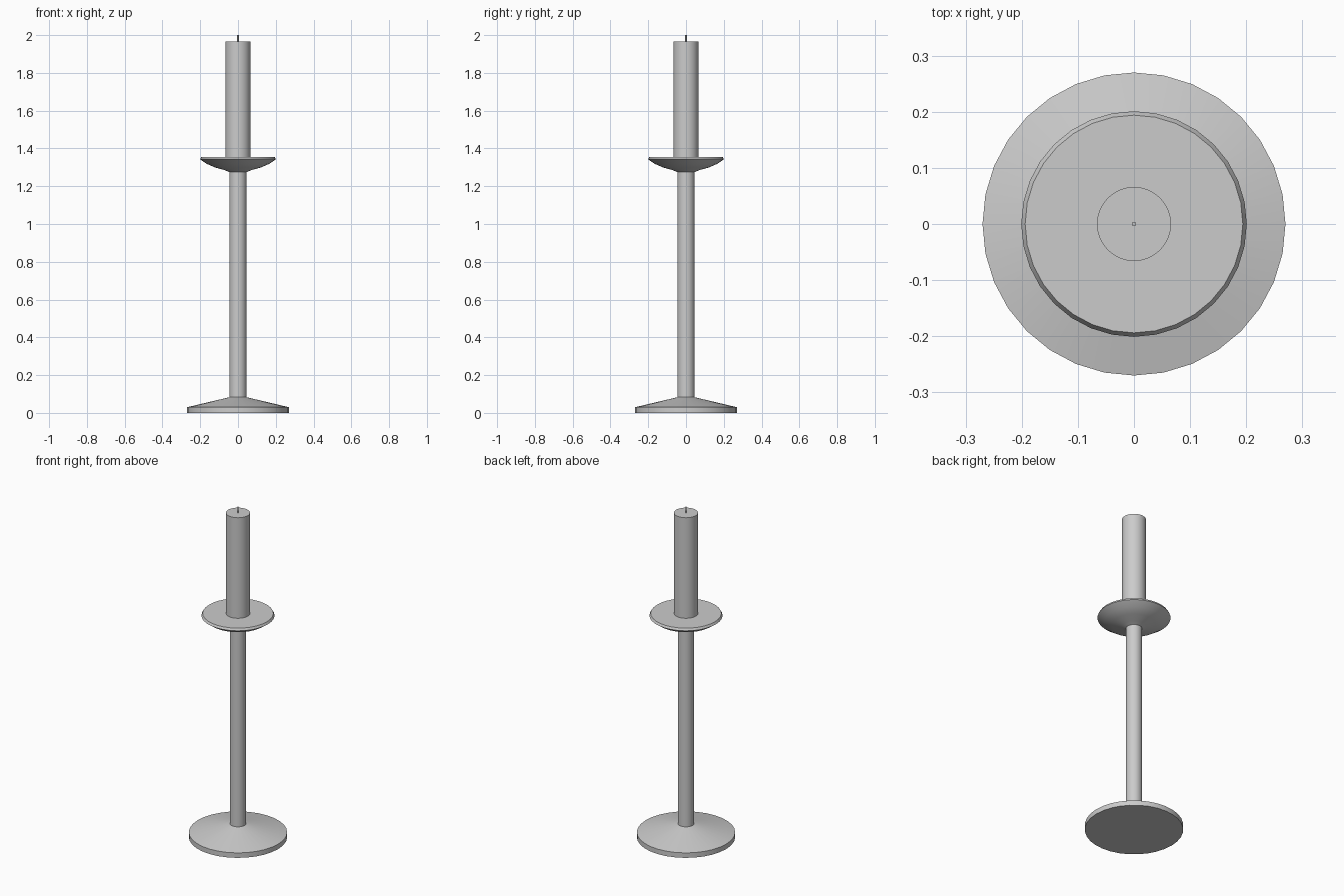
import bpy, bmesh, math

if "Cube" in bpy.data.objects:
    bpy.data.objects.remove(bpy.data.objects["Cube"])

def lathe(name, profile, sides=32):
    """Revolve (radius, z) points about z and cap both ends."""
    bm = bmesh.new()
    rings = [[bm.verts.new((r * math.cos(2 * math.pi * i / sides),
                            r * math.sin(2 * math.pi * i / sides), z))
              for i in range(sides)] for r, z in profile]
    for a, b in zip(rings, rings[1:]):
        for i in range(sides):
            j = (i + 1) % sides
            bm.faces.new((a[i], a[j], b[j], b[i]))
    bm.faces.new(rings[0][::-1])
    bm.faces.new(rings[-1])
    mesh = bpy.data.meshes.new(name)
    bm.to_mesh(mesh)
    bm.free()
    obj = bpy.data.objects.new(name, mesh)
    bpy.context.collection.objects.link(obj)
    bpy.ops.object.select_all(action='DESELECT')
    obj.select_set(True)
    bpy.context.view_layer.objects.active = obj
    bpy.ops.object.shade_smooth_by_angle(angle=math.radians(40))
    return obj

# Holder: sloped foot, slim stem and shallow drip dish in one turned piece
lathe("candle_holder", [
    (0.27, 0.0), (0.27, 0.03), (0.045, 0.083),      # foot
    (0.045, 1.275),                                 # stem
    (0.07, 1.285), (0.12, 1.299), (0.165, 1.318),   # dish underside
    (0.201, 1.343), (0.194, 1.356)])                # dish rim

# Candle standing on the dish
lathe("candle", [(0.066, 1.355), (0.066, 1.965)])

# Wick
lathe("wick", [(0.004, 1.96), (0.004, 2.0)], 12)
